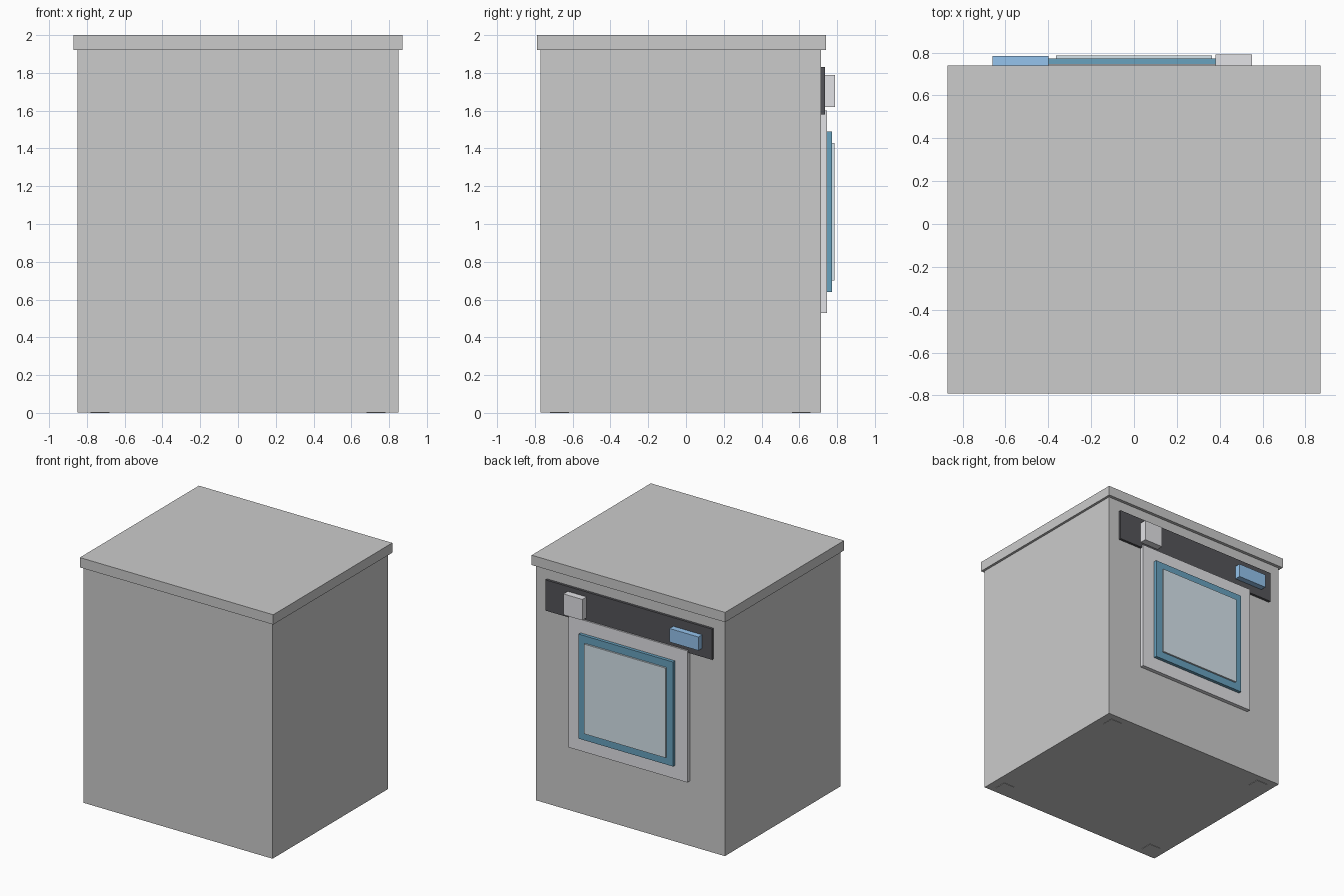
import bpy
import bmesh

if "Cube" in bpy.data.objects:
    bpy.data.objects.remove(bpy.data.objects["Cube"])


def material(name, rgb):
    mat = bpy.data.materials.new(name)
    mat.diffuse_color = (*rgb, 1.0)
    mat.use_nodes = True
    mat.node_tree.nodes["Principled BSDF"].inputs["Base Color"].default_value = mat.diffuse_color
    return mat


def box(name, x, y, z, mat=None):
    """Box spanning the given (min, max) ranges."""
    bm = bmesh.new()
    bmesh.ops.create_cube(bm, size=1.0)
    for v in bm.verts:
        v.co = [r[0] if c < 0 else r[1] for c, r in zip(v.co, (x, y, z))]
    mesh = bpy.data.meshes.new(name)
    bm.to_mesh(mesh)
    bm.free()
    obj = bpy.data.objects.new(name, mesh)
    bpy.context.collection.objects.link(obj)
    if mat:
        mesh.materials.append(mat)
    return obj


lid_grey = material("lid_grey", (0.60, 0.60, 0.63))
charcoal = material("charcoal", (0.09, 0.09, 0.10))
trim_grey = material("trim_grey", (0.76, 0.76, 0.79))
door_blue = material("door_blue", (0.14, 0.36, 0.52))
glass_blue = material("glass_blue", (0.68, 0.78, 0.84))
screen_blue = material("screen_blue", (0.30, 0.55, 0.85))

# Cabinet and overhanging worktop
box("cabinet", (-0.85, 0.85), (-0.77, 0.715), (0.003, 1.92))
box("worktop", (-0.87, 0.87), (-0.79, 0.74), (1.92, 2.0), lid_grey)

# Feet tucked into the base
for sx in (-1, 1):
    for y in (-0.67, 0.61):
        box("foot", (sx * 0.73 - 0.05, sx * 0.73 + 0.05), (y - 0.05, y + 0.05),
            (0.0, 0.06))

# Control panel with knob and display
box("control_panel", (-0.75, 0.75), (0.70, 0.735), (1.58, 1.83), charcoal)
box("knob", (0.38, 0.55), (0.73, 0.79), (1.62, 1.79), trim_grey)
box("display", (-0.66, -0.40), (0.73, 0.783), (1.65, 1.76), screen_blue)

# Layered door: surround, gasket ring, glass
box("door_surround", (-0.535, 0.535), (0.70, 0.747), (0.53, 1.60), trim_grey)
box("door_ring", (-0.425, 0.425), (0.74, 0.773), (0.64, 1.49), door_blue)
box("door_glass", (-0.365, 0.365), (0.765, 0.787), (0.70, 1.43), glass_blue)
